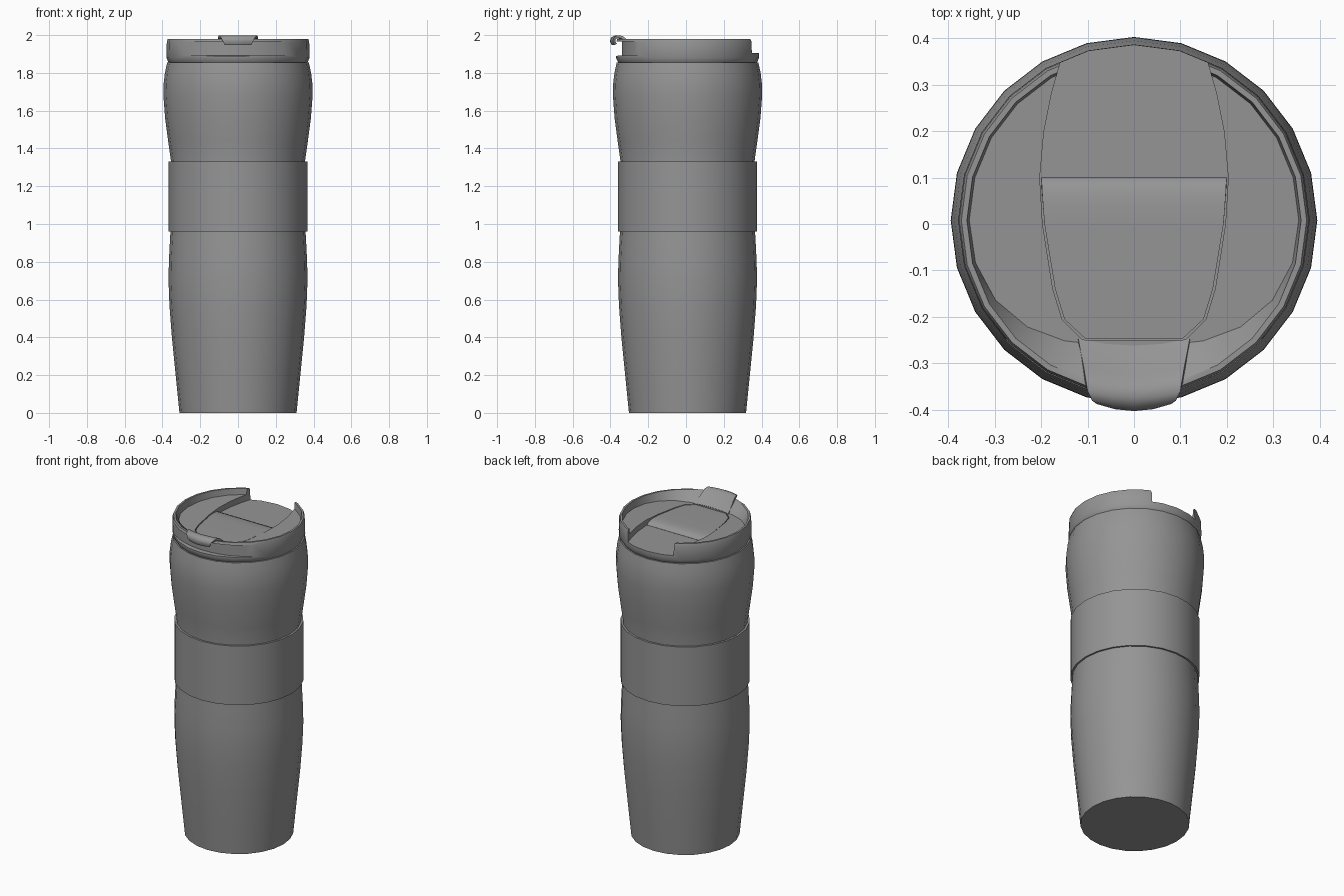
import bpy, bmesh, math

cube = bpy.data.objects.get("Cube")
if cube:
    bpy.data.objects.remove(cube, do_unlink=True)

SIDES = 24
CENTRE_Y = 0.008

grey = bpy.data.materials.new("plain_grey")
grey.use_nodes = True
grey.diffuse_color = (0.3, 0.3, 0.3, 1)
bsdf = grey.node_tree.nodes["Principled BSDF"]
bsdf.inputs["Base Color"].default_value = (0.3, 0.3, 0.3, 1)
bsdf.inputs["Roughness"].default_value = 0.6


def add_object(name, bm, solid=True):
    if solid:
        bmesh.ops.recalc_face_normals(bm, faces=bm.faces[:])
    mesh = bpy.data.meshes.new(name)
    bm.to_mesh(mesh)
    bm.free()
    mesh.materials.append(grey)
    obj = bpy.data.objects.new(name, mesh)
    bpy.context.collection.objects.link(obj)
    return obj


def activate(obj):
    bpy.ops.object.select_all(action="DESELECT")
    obj.select_set(True)
    bpy.context.view_layer.objects.active = obj


def smooth(obj, angle=32):
    activate(obj)
    bpy.ops.object.shade_smooth_by_angle(angle=math.radians(angle))


def lathe(name, profile):
    """Closed solid of revolution from (radius, height) points."""
    bm = bmesh.new()
    rings = []
    for r, z in profile:
        ring = []
        for i in range(SIDES):
            a = math.tau * i / SIDES
            ring.append(bm.verts.new((r * math.cos(a), CENTRE_Y + r * math.sin(a), z)))
        rings.append(ring)
    for low, high in zip(rings, rings[1:]):
        for i in range(SIDES):
            j = (i + 1) % SIDES
            bm.faces.new((low[i], low[j], high[j], high[i]))
    bm.faces.new(rings[0][::-1])
    bm.faces.new(rings[-1])
    return add_object(name, bm)


def prism(name, outline, z0, z1):
    bm = bmesh.new()
    face = bm.faces.new([bm.verts.new((x, y, z0)) for x, y in outline])
    new = bmesh.ops.extrude_face_region(bm, geom=[face])["geom"]
    for v in new:
        if isinstance(v, bmesh.types.BMVert):
            v.co.z = z1
    return add_object(name, bm)


def ribbon(name, rows, thickness, bow=0.0):
    """Strip through (y, half width, z) rows, thickened downwards."""
    bm = bmesh.new()
    steps = [-1, -0.5, 0, 0.5, 1]
    grid = [[bm.verts.new((t * w, y + bow * t * t, z)) for t in steps] for y, w, z in rows]
    for a, b in zip(grid, grid[1:]):
        for i in range(len(steps) - 1):
            bm.faces.new((a[i], a[i + 1], b[i + 1], b[i]))
    obj = add_object(name, bm, solid=False)
    mod = obj.modifiers.new("thickness", "SOLIDIFY")
    mod.thickness = thickness
    mod.offset = -1
    activate(obj)
    bpy.ops.object.modifier_apply(modifier=mod.name)
    return obj


def cut(obj, cutter):
    mod = obj.modifiers.new("cut", "BOOLEAN")
    mod.operation = "DIFFERENCE"
    mod.solver = "EXACT"
    mod.object = cutter
    activate(obj)
    bpy.ops.object.modifier_apply(modifier=mod.name)
    bpy.data.objects.remove(cutter, do_unlink=True)


# Waisted body and the grip band around it
body = lathe("body", [
    (0.31, 0), (0.33, 0.2), (0.35, 0.4), (0.363, 0.57), (0.368, 0.7), (0.366, 0.8),
    (0.36, 0.92), (0.355, 1.0), (0.353, 1.2), (0.356, 1.34), (0.37, 1.44),
    (0.386, 1.56), (0.395, 1.68), (0.394, 1.74), (0.387, 1.8), (0.375, 1.855)])
smooth(body)
band = lathe("grip_band", [(0.368, 0.96), (0.368, 1.33)])
smooth(band)

# Lid with a raised rim and a sunken floor, sloping up to the rim at the front
lid = lathe("lid", [
    (0.36, 1.845), (0.37, 1.86), (0.379, 1.88), (0.377, 1.965), (0.372, 1.98),
    (0.36, 1.98), (0.355, 1.94)])
for v in lid.data.vertices[-SIDES:]:
    x, y = v.co.x, v.co.y - CENTRE_Y
    front = max(0, -y / 0.355)
    scale = (0.355 - 0.085 * front ** 3) / 0.355
    v.co.x, v.co.y = x * scale, y * scale + CENTRE_Y
    v.co.z = 1.935 + 0.03 * v.co.y

# Tongue-shaped channel running out through the back of the rim
channel = [(-0.25, 0.11), (-0.205, 0.155), (-0.14, 0.175), (0, 0.197), (0.1, 0.203),
           (0.2, 0.194), (0.28, 0.178), (0.36, 0.155), (0.5, 0.11)]
outline = [(w, y) for y, w in channel] + [(-w, y) for y, w in reversed(channel)]
cut(lid, prism("channel_cutter", outline, 1.905, 2.1))

# Shallow crescent recess across the front of the lid
arc = []
for i in range(17):
    a = math.radians(-50 + 100 * i / 16)
    arc.append((0.46 * math.sin(a), 0.12 - 0.46 * math.cos(a)))
recess = prism("recess_cutter", arc + [(0.36, -0.6), (-0.36, -0.6)], 1.88, 1.965)
for v in recess.data.vertices:
    if v.co.z < 1.9 and v.co.y > -0.5:
        v.co.z += 0.012
cut(lid, recess)
smooth(lid)

# Flap lying in the channel, rounded down at its back edge
flap = ribbon("flap", [
    (-0.247, 0.105, 1.927), (-0.205, 0.15, 1.928), (-0.14, 0.17, 1.929),
    (0, 0.193, 1.931), (0.04, 0.196, 1.93), (0.07, 0.198, 1.926),
    (0.09, 0.199, 1.918), (0.1, 0.199, 1.906)], 0.02)
smooth(flap, 40)

# Thumb tab rising from the floor and hooking over the front rim
tab = ribbon("thumb_tab", [
    (-0.393, 0.07, 1.947), (-0.403, 0.08, 1.968), (-0.396, 0.09, 1.988),
    (-0.375, 0.1, 1.999), (-0.35, 0.104, 1.995), (-0.325, 0.108, 1.975),
    (-0.295, 0.114, 1.95), (-0.262, 0.12, 1.93)], 0.014, bow=0.015)
smooth(tab, 50)
